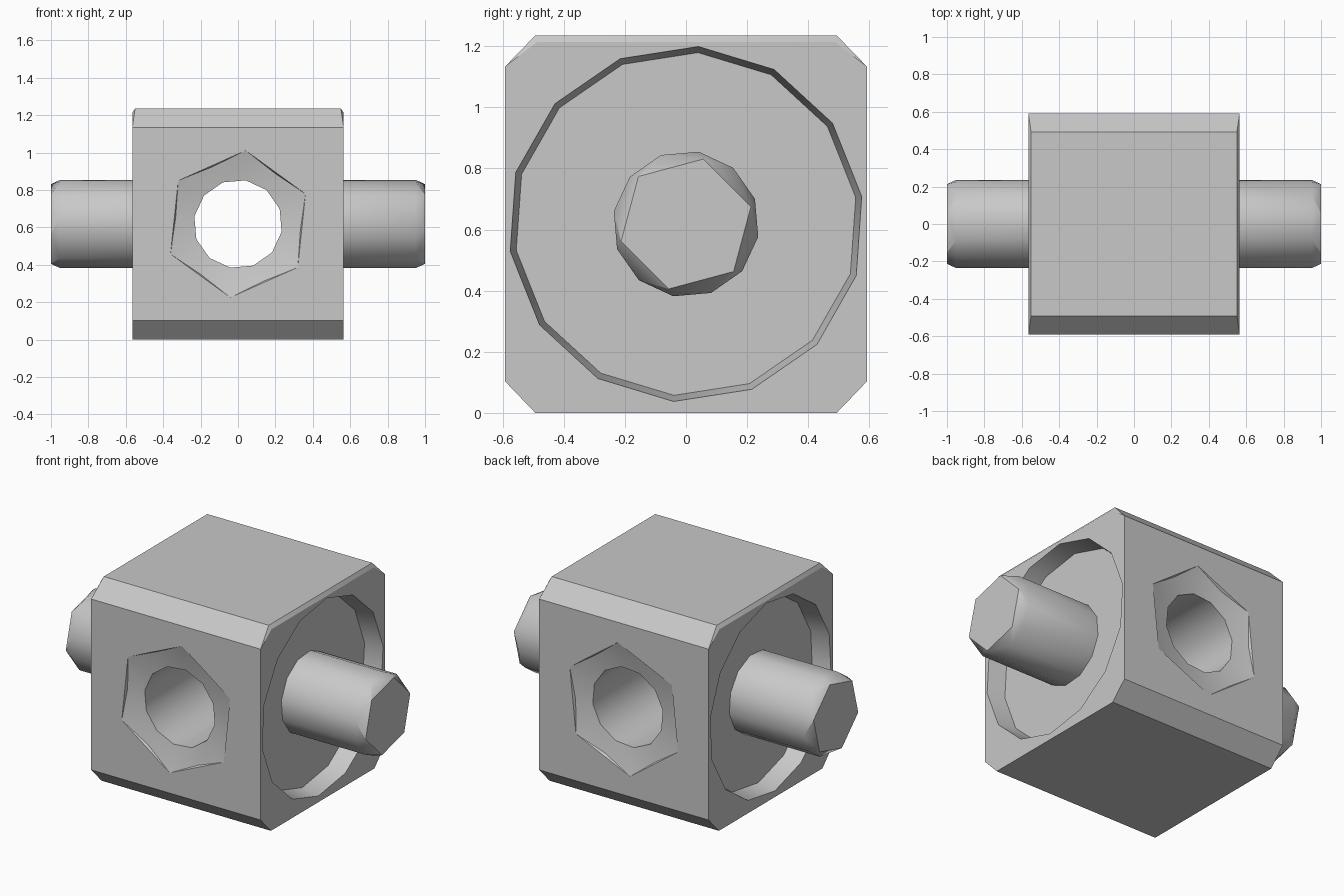
import bpy, bmesh, math
from mathutils import Vector

if "Cube" in bpy.data.objects:
    bpy.data.objects.remove(bpy.data.objects["Cube"])

MID = 0.618          # height of the shaft and bore axes
HALF_Y = 0.592
FACE_X = 0.565

grey = bpy.data.materials.new("plain_grey")
grey.use_nodes = True
colour = (0.58, 0.58, 0.58, 1)
grey.diffuse_color = colour
grey.node_tree.nodes["Principled BSDF"].inputs["Base Color"].default_value = colour


def ring(axis, pos, radius, sides, turn=0.0):
    """Regular polygon around the x or y axis at a given position."""
    points = []
    for i in range(sides):
        a = math.radians(turn) + math.tau * i / sides
        u, v = radius * math.sin(a), MID + radius * math.cos(a)
        points.append(Vector((pos, u, v)) if axis == "x" else Vector((u, pos, v)))
    return points


def hull(name, points):
    """Convex solid around the given points."""
    bm = bmesh.new()
    for p in points:
        bm.verts.new(p)
    result = bmesh.ops.convex_hull(bm, input=bm.verts)
    spare = {e for e in result["geom_interior"] + result["geom_unused"]
             if isinstance(e, bmesh.types.BMVert)}
    bmesh.ops.delete(bm, geom=list(spare), context="VERTS")
    bmesh.ops.dissolve_limit(bm, angle_limit=0.01, verts=bm.verts, edges=bm.edges)
    bmesh.ops.recalc_face_normals(bm, faces=bm.faces)
    mesh = bpy.data.meshes.new(name)
    bm.to_mesh(mesh)
    bm.free()
    mesh.materials.append(grey)
    obj = bpy.data.objects.new(name, mesh)
    bpy.context.collection.objects.link(obj)
    return obj


def activate(obj):
    bpy.ops.object.select_all(action="DESELECT")
    obj.select_set(True)
    bpy.context.view_layer.objects.active = obj


def cut(target, cutter):
    cutter.hide_render = True
    mod = target.modifiers.new("cut", "BOOLEAN")
    mod.operation = "DIFFERENCE"
    mod.solver = "EXACT"
    mod.object = cutter
    activate(target)
    bpy.ops.object.modifier_apply(modifier=mod.name)
    bpy.data.objects.remove(cutter)


def finish(obj, angle):
    activate(obj)
    bpy.ops.object.shade_smooth_by_angle(angle=math.radians(angle))


# Block: chamfered along x, with a fine bevel on the upper side edges
corners = []
for sx in (-1, 1):
    for sy in (-1, 1):
        corners += [Vector((sx * x, sy * y, z)) for x, y, z in (
            (FACE_X, 0.493, 0), (FACE_X, HALF_Y, 0.103), (FACE_X, HALF_Y, 1.133),
            (FACE_X, 0.488, 1.213), (0.55, 0.493, 1.235))]
block = hull("block", corners)

# Bore right through, front to back
cut(block, hull("bore_cutter", ring("y", -0.7, 0.237, 12, 10) + ring("y", 0.7, 0.237, 12, 10)))

for s in (-1, 1):
    # Six-sided mouth stepping in to a shallow funnel around the bore
    mouth = []
    for pos, radius, sides, turn in ((0.62, 0.395, 6, 6), (HALF_Y, 0.395, 6, 6),
                                     (0.575, 0.335, 12, 6), (0.555, 0.237, 12, 10)):
        mouth += ring("y", s * pos, radius, sides, turn)
    cut(block, hull("mouth_cutter", mouth))

    # Round recess on each side
    recess = []
    for pos, radius in ((0.6, 0.582), (FACE_X, 0.582), (0.455, 0.562)):
        recess += ring("x", s * pos, radius, 14, 4)
    cut(block, hull("recess_cutter", recess))

    # Shaft whose twelve sides taper to a six-sided end
    shaft = ring("x", s * 0.44, 0.24, 12, 10) + ring("x", s * 0.95, 0.24, 12, 10)
    shaft += ring("x", s, 0.22, 6, 15)
    finish(hull("left_shaft" if s > 0 else "right_shaft", shaft), 32)

finish(block, 32)
